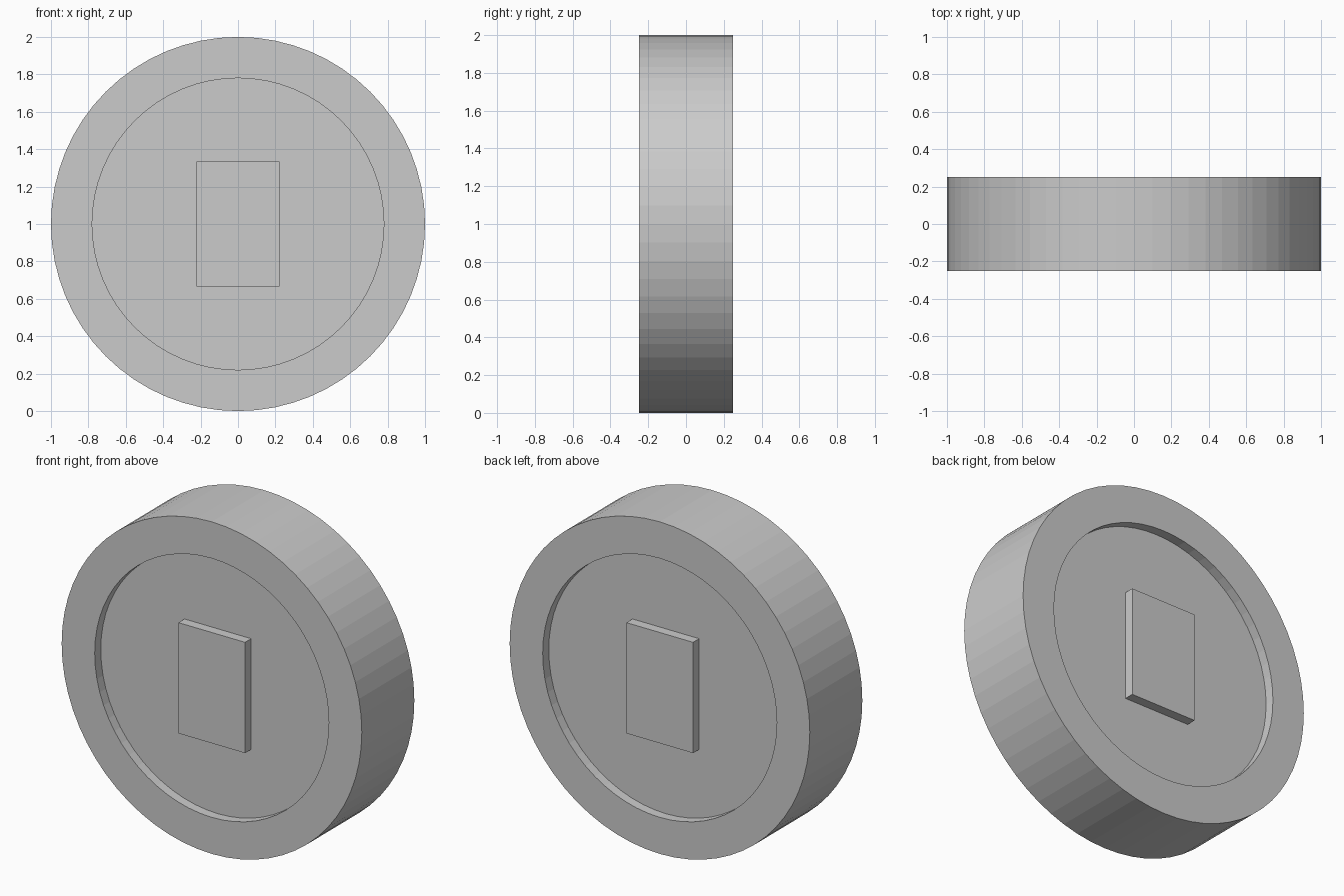
import bpy, bmesh
from math import tau, cos, sin

cube = bpy.data.objects.get("Cube")
if cube:
    bpy.data.objects.remove(cube, do_unlink=True)

SIDES = 64
RIM_RADIUS, FLOOR_RADIUS = 1.0, 0.78
HALF_DEPTH, RECESS = 0.25, 0.058
FLOOR_Y = HALF_DEPTH - RECESS
PLATE_WIDTH, PLATE_HEIGHT = 0.444, 0.667

grey = bpy.data.materials.new("plain_grey")
grey.use_nodes = True
grey.diffuse_color = (0.6, 0.6, 0.6, 1)
grey.node_tree.nodes["Principled BSDF"].inputs["Base Color"].default_value = grey.diffuse_color


def make_object(name, bm):
    bmesh.ops.recalc_face_normals(bm, faces=bm.faces)
    mesh = bpy.data.meshes.new(name)
    bm.to_mesh(mesh)
    bm.free()
    mesh.materials.append(grey)
    obj = bpy.data.objects.new(name, mesh)
    bpy.context.collection.objects.link(obj)
    return obj


def ring(bm, radius, y):
    angles = [tau * i / SIDES for i in range(SIDES)]
    return [bm.verts.new((radius * cos(a), y, 1 + radius * sin(a))) for a in angles]


# Disc with a raised rim and a round recess on both faces
bm = bmesh.new()
profile = [(FLOOR_RADIUS, -FLOOR_Y), (FLOOR_RADIUS, -HALF_DEPTH), (RIM_RADIUS, -HALF_DEPTH),
           (RIM_RADIUS, HALF_DEPTH), (FLOOR_RADIUS, HALF_DEPTH), (FLOOR_RADIUS, FLOOR_Y)]
rings = [ring(bm, r, y) for r, y in profile]
for a, b in zip(rings, rings[1:]):
    for i in range(SIDES):
        j = (i + 1) % SIDES
        bm.faces.new((a[i], a[j], b[j], b[i]))
bm.faces.new(rings[0])
bm.faces.new(rings[-1])
make_object("coin_disc", bm)

# Raised rectangular plate standing on each recess floor, level with the rim
for name, side in (("front_plate", -1), ("back_plate", 1)):
    bm = bmesh.new()
    bmesh.ops.create_cube(bm, size=1)
    bmesh.ops.scale(bm, vec=(PLATE_WIDTH, RECESS, PLATE_HEIGHT), verts=bm.verts)
    bmesh.ops.translate(bm, vec=(0, side * (FLOOR_Y + RECESS / 2), 1), verts=bm.verts)
    make_object(name, bm)
